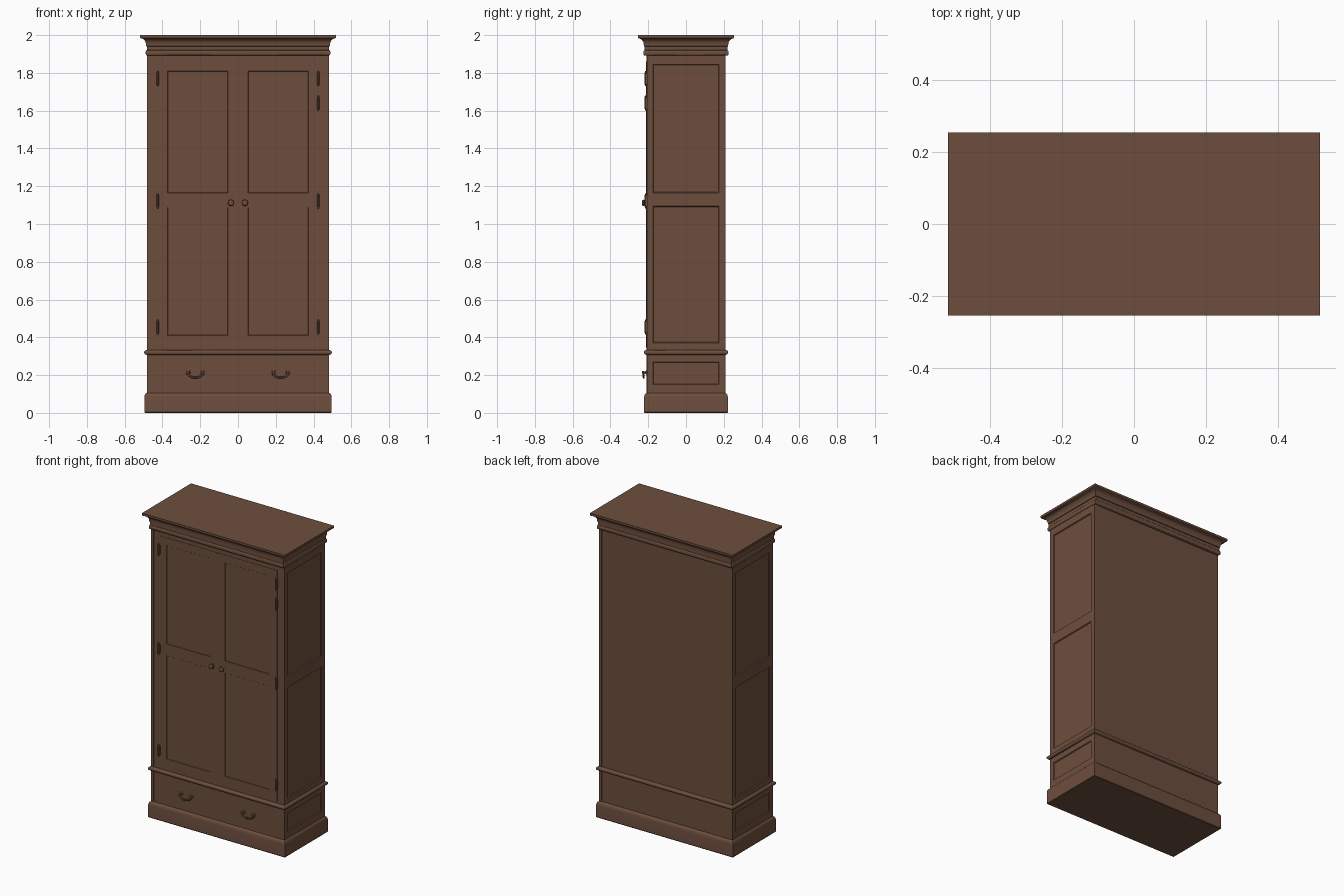
import bpy, bmesh, math
from mathutils import Matrix, Vector

if "Cube" in bpy.data.objects:
    bpy.data.objects.remove(bpy.data.objects["Cube"], do_unlink=True)

wood = bpy.data.materials.new("brown wood")
wood.use_nodes = True
WOOD = (0.152, 0.076, 0.047, 1)
wood.diffuse_color = WOOD
wood.node_tree.nodes["Principled BSDF"].inputs["Base Color"].default_value = WOOD

HX, HY = 0.483, 0.209      # half width and half depth of the carcass


def add_object(name, data, smooth=False):
    ob = bpy.data.objects.new(name, data)
    bpy.context.collection.objects.link(ob)
    data.materials.append(wood)
    if smooth:
        bpy.ops.object.select_all(action='DESELECT')
        ob.select_set(True)
        bpy.context.view_layer.objects.active = ob
        bpy.ops.object.shade_smooth_by_angle(angle=math.radians(35))
    return ob


def finish(name, bm, smooth=False):
    me = bpy.data.meshes.new(name)
    bm.to_mesh(me)
    bm.free()
    return add_object(name, me, smooth)


def box(name, lo, hi):
    bm = bmesh.new()
    bmesh.ops.create_cube(bm, size=1)
    lo, hi = Vector(lo), Vector(hi)
    bmesh.ops.scale(bm, vec=hi - lo, verts=bm.verts)
    bmesh.ops.translate(bm, vec=(lo + hi) / 2, verts=bm.verts)
    return finish(name, bm)


def loft(bm, rings):
    """Skin a stack of vertex rings and cap both ends."""
    n = len(rings[0])
    for a, b in zip(rings, rings[1:]):
        for i in range(n):
            j = (i + 1) % n
            bm.faces.new((a[i], a[j], b[j], b[i]))
    bm.faces.new(rings[0][::-1])
    bm.faces.new(rings[-1])
    bmesh.ops.recalc_face_normals(bm, faces=bm.faces)


def moulding(name, hx, hy, profile):
    """Run an (overhang, height) profile round a rectangle."""
    bm = bmesh.new()
    corners = ((-1, -1), (1, -1), (1, 1), (-1, 1))
    loft(bm, [[bm.verts.new((sx * (hx + o), sy * (hy + o), z)) for sx, sy in corners]
              for o, z in profile])
    return finish(name, bm, True)


def lathe(name, profile, loc, forward=False, sides=16):
    """Turn a (radius, height) profile; forward points it at the front."""
    bm = bmesh.new()
    loft(bm, [[bm.verts.new((r * math.cos(2 * math.pi * i / sides),
                             r * math.sin(2 * math.pi * i / sides), h))
               for i in range(sides)] for r, h in profile])
    if forward:
        bm.transform(Matrix.Rotation(math.pi / 2, 4, 'X'))
    bm.transform(Matrix.Translation(loc))
    return finish(name, bm, True)


def panelled_board(name, u, v, panels, steps, loc, turn=0, thick=0.02):
    """Flat board with rectangular panels shaped by (inset, depth) steps."""
    bm = bmesh.new()
    us = sorted(set(u) | {c for p in panels for c in p[:2]})
    vs = sorted(set(v) | {c for p in panels for c in p[2:]})
    grid = [[bm.verts.new((a, 0, b)) for a in us] for b in vs]
    chosen = []
    for j in range(len(vs) - 1):
        for i in range(len(us) - 1):
            f = bm.faces.new((grid[j][i], grid[j][i + 1], grid[j + 1][i + 1], grid[j + 1][i]))
            if any(p[0] <= us[i] < p[1] and p[2] <= vs[j] < p[3] for p in panels):
                chosen.append(f)
    bm.normal_update()
    for f in chosen:
        for inset, depth in steps:
            bmesh.ops.inset_region(bm, faces=[f], thickness=inset, depth=depth,
                                   use_even_offset=True)
            bm.normal_update()
    ob = finish(name, bm)
    ob.location = loc
    ob.rotation_euler.z = turn
    solid = ob.modifiers.new("thickness", 'SOLIDIFY')
    solid.thickness = thick
    solid.offset = -1
    return ob


# Carcass
box("carcass_core", (-0.468, -0.188, 0.05), (0.468, 0.206, 1.95))
panelled_board("face_frame", (-HX, HX), (0.09, 1.91), [], [], (0, -0.207, 0))

# Side boards with recessed panels
side_panels = [(-0.175, 0.175, lo, hi) for lo, hi in ((0.15, 0.27), (0.37, 1.095), (1.165, 1.845))]
for side, s in (("left", 1), ("right", -1)):
    panelled_board(side + "_side", (-0.207, HY), (0.09, 1.91), side_panels,
                   [(0.004, -0.006)], (s * HX, 0, 0), s * math.pi / 2, 0.018)

# Doors with raised and fielded panels
raised = [(0.006, -0.008), (0.004, 0), (0.016, 0.006)]
for side, s in (("left", 1), ("right", -1)):
    u = sorted((s * 0.003, s * 0.43))
    a, b = sorted((s * 0.053, s * 0.373))
    panelled_board(side + "_door", u, (0.345, 1.86),
                   [(a, b, 0.41, 1.088), (a, b, 1.165, 1.81)], raised, (0, -0.209, 0))
box("meeting_strip", (-0.014, -0.213, 0.345), (0.006, -0.2, 1.86))

# Drawer front
box("drawer_front", (-0.46, -0.209, 0.112), (0.46, -0.19, 0.304))

# Plinth, waist bead and cornice
moulding("plinth", HX, HY, [(0.010, 0), (0.013, 0.004), (0.013, 0.082), (0.011, 0.094),
                            (0.006, 0.102), (0, 0.106)])
arc = [math.pi * i / 8 for i in range(9)]
moulding("waist_bead", HX, HY, [(0, 0.306)] +
         [(0.003 + 0.011 * math.sin(t), 0.32 - 0.012 * math.cos(t)) for t in arc] + [(0, 0.334)])
bead = [(0.006 * math.sin(t), 1.906 - 0.014 * math.cos(t)) for t in arc]
cove = [(0.030 - 0.026 * math.cos(t / 2), 1.947 + 0.035 * math.sin(t / 2)) for t in arc]
moulding("cornice", HX, 0.2195, bead + [(0, 1.94), (0.004, 1.942)] + cove +
         [(0.035, 1.986), (0.035, 2.0)])

# Door knobs
knob = [(0.012, 0), (0.012, 0.003), (0.006, 0.005), (0.006, 0.009), (0.013, 0.012),
        (0.017, 0.017), (0.015, 0.022), (0.008, 0.025), (0.002, 0.026)]
for side, s in (("left", 1), ("right", -1)):
    lathe(side + "_door_knob", knob, (s * 0.037, -0.208, 1.112), True)

# Hinges
barrel = [(0.002, -0.040), (0.005, -0.037), (0.003, -0.033), (0.006, -0.031), (0.006, 0.031),
          (0.003, 0.033), (0.005, 0.037), (0.002, 0.040)]
for side, s, heights in (("left", 1, (0.455, 1.122, 1.64, 1.77)), ("right", -1, (0.455, 1.122, 1.77))):
    for i, z in enumerate(heights):
        lathe(f"{side}_hinge_barrel_{i}", barrel, (s * 0.425, -0.214, z), sides=10)
        box(f"{side}_hinge_leaf_{i}", (s * 0.425 - 0.009, -0.2125, z - 0.028),
            (s * 0.425 + 0.009, -0.205, z + 0.028))

# Drawer bail pulls
rosette = [(0.012, 0), (0.011, 0.004), (0.005, 0.007), (0.005, 0.014), (0.009, 0.018),
           (0.008, 0.023), (0.002, 0.026)]
for side, s in (("left", 1), ("right", -1)):
    x = s * 0.226
    for k, e in (("inner", -s), ("outer", s)):
        lathe(f"{side}_pull_{k}_rosette", rosette, (x + e * 0.038, -0.208, 0.214), True)
    curve = bpy.data.curves.new(side + "_pull_bail", 'CURVE')
    curve.dimensions = '3D'
    curve.bevel_depth = 0.005
    curve.bevel_resolution = 2
    curve.use_fill_caps = True
    path = [(-0.046, 0.212), (-0.036, 0.200), (-0.020, 0.190), (0, 0.187),
            (0.020, 0.190), (0.036, 0.200), (0.046, 0.212)]
    line = curve.splines.new('BEZIER')
    line.bezier_points.add(len(path) - 1)
    for p, (dx, z) in zip(line.bezier_points, path):
        p.co = (x + dx, -0.224, z)
        p.handle_left_type = p.handle_right_type = 'AUTO'
    line.resolution_u = 4
    add_object(side + "_pull_bail", curve)
